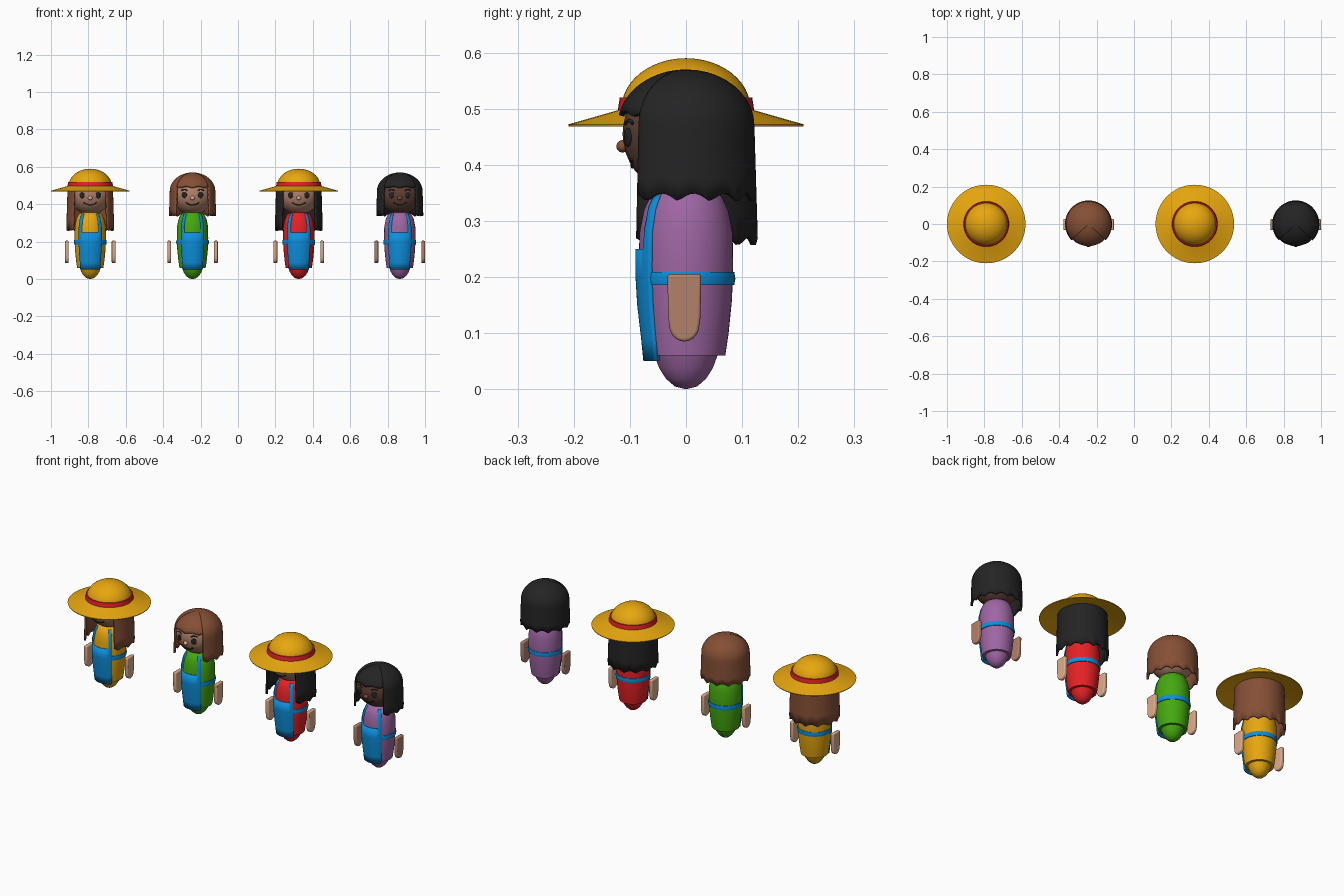
import bpy, bmesh, math
from math import sin, cos, radians, pi, sqrt

if "Cube" in bpy.data.objects:
    bpy.data.objects.remove(bpy.data.objects["Cube"])


def material(name, rgb):
    m = bpy.data.materials.new(name)
    m.diffuse_color = (*[((c + .055) / 1.055) ** 2.4 if c > .04 else c / 12.92 for c in rgb], 1)
    m.use_nodes = True
    m.node_tree.nodes["Principled BSDF"].inputs["Base Color"].default_value = m.diffuse_color
    return m


YELLOW = material("straw yellow", (.93, .67, .06))
RED = material("red", (.90, .13, .15))
BLUE = material("blue", (.05, .56, .86))
GREEN = material("green", (.27, .66, .06))
PURPLE = material("purple", (.62, .40, .64))
BROWN = material("hair brown", (.52, .31, .21))
BLACK = material("black", (.14, .14, .14))
LIGHT = material("light skin", (.87, .68, .55))
MID = material("medium skin", (.70, .51, .42))
DARK = material("dark skin", (.38, .25, .21))


def finish(bm, name, mat, x, solid=0, angle=40, bevel=0):
    bmesh.ops.recalc_face_normals(bm, faces=bm.faces)
    me = bpy.data.meshes.new(name)
    bm.to_mesh(me)
    bm.free()
    me.materials.append(mat)
    ob = bpy.data.objects.new(name, me)
    bpy.context.collection.objects.link(ob)
    ob.location.x = x
    bpy.ops.object.select_all(action='DESELECT')
    ob.select_set(True)
    bpy.context.view_layer.objects.active = ob
    bpy.ops.object.shade_smooth_by_angle(angle=radians(angle))
    if solid:
        s = ob.modifiers.new("thickness", 'SOLIDIFY')
        s.thickness, s.offset = solid, -1
    if bevel:
        b = ob.modifiers.new("round", 'BEVEL')
        b.width, b.segments = bevel, 3
    return ob


def lathe(name, profile, mat, x, closed=False):
    bm = bmesh.new()
    vs = [bm.verts.new((r, 0, z)) for r, z in profile]
    pairs = list(zip(vs, vs[1:])) + ([(vs[-1], vs[0])] if closed else [])
    geom = vs + [bm.edges.new(p) for p in pairs]
    bmesh.ops.spin(bm, geom=geom, cent=(0, 0, 0), axis=(0, 0, 1), angle=2 * pi, steps=48)
    bmesh.ops.remove_doubles(bm, verts=bm.verts, dist=1e-5)
    return finish(bm, name, mat, x)


def ball(name, center, scale, mat, x, turn=0):
    bm = bmesh.new()
    bmesh.ops.create_uvsphere(bm, u_segments=32, v_segments=20, radius=1)
    bmesh.ops.scale(bm, vec=scale, verts=bm.verts)
    ob = finish(bm, name, mat, x + center[0])
    ob.location = (x + center[0], center[1], center[2])
    ob.rotation_euler.z = turn
    return ob


def patch(bm, columns):
    """Skin neighbouring columns of points into quads."""
    cols = [[bm.verts.new(p) for p in c] for c in columns]
    for a, b in zip(cols, cols[1:]):
        for i in range(len(a) - 1):
            bm.faces.new((a[i], a[i + 1], b[i + 1], b[i]))


def polar(r, deg, z):
    """Point round the figure; zero degrees faces the front."""
    return (r * sin(radians(deg)), -r * cos(radians(deg)), z)


HEAD_R, HEAD_H, HEAD_Z = .113, .11, .455


def on_face(x, z):
    k = 1 - ((z - HEAD_Z) / HEAD_H) ** 2
    return (x, -sqrt(k * HEAD_R ** 2 - x * x), z)


def stroke(name, pts, mat, x):
    cu = bpy.data.curves.new(name, 'CURVE')
    cu.dimensions = '3D'
    cu.bevel_depth, cu.bevel_resolution, cu.use_fill_caps = .003, 2, True
    sp = cu.splines.new('POLY')
    sp.points.add(len(pts) - 1)
    for p, q in zip(sp.points, pts):
        p.co = (*q, 1)
    cu.materials.append(mat)
    ob = bpy.data.objects.new(name, cu)
    ob.location.x = x
    bpy.context.collection.objects.link(ob)


def hair(mat, x, hem):
    bm = bmesh.new()

    def dome(deg, phi):
        return polar(.122 * sin(radians(phi)), deg, .47 + .10 * cos(radians(phi)))

    def fringe(deg):
        low = 80 - 5 * abs(sin(radians(deg * 5)))
        return [dome(deg, low * i / 10) for i in range(11)]

    def lock(deg):
        low = hem + .014 * abs(sin(radians(deg * 6.5)))
        drop = [.47 + (low - .47) * i / 4 for i in range(1, 5)]
        return [dome(deg, 9 * i) for i in range(11)] + \
               [polar(.122 + .03 * (.47 - z), deg, z) for z in drop]

    patch(bm, [fringe(d) for d in range(-46, 47, 4)])
    patch(bm, [lock(d) for d in range(46, 315, 4)])
    bmesh.ops.remove_doubles(bm, verts=bm.verts, dist=1e-5)
    finish(bm, "hair", mat, x, solid=.01)


def apron(x):
    # bib panel, then one strap on each side
    panel = [(.076, .05), (.080, .09), (.087, .15), (.090, .20), (.090, .25)]
    strap = [(.090, .25), (.088, .285), (.079, .325), (.066, .35)]
    bm = bmesh.new()
    patch(bm, [[polar(r, d, z) for r, z in panel] for d in range(-44, 45, 4)])
    for s in (-1, 1):
        patch(bm, [[polar(r, s * d, z) for r, z in strap] for d in (32, 36, 40, 44)])
    bmesh.ops.remove_doubles(bm, verts=bm.verts, dist=1e-4)
    finish(bm, "apron", BLUE, x, solid=.012)


def arm(mat, x, side):
    outline = [(-.033, .205), (.027, .205), (.026, .13)]
    outline += [(-.003 + .027 * cos(a), .115 - .03 * sin(a)) for a in [pi * i / 10 for i in range(11)]]
    outline += [(-.032, .13)]
    bm = bmesh.new()
    f = bm.faces.new([bm.verts.new((side * .125 - .01, y, z)) for y, z in outline])
    ext = bmesh.ops.extrude_face_region(bm, geom=[f])
    moved = [v for v in ext['geom'] if isinstance(v, bmesh.types.BMVert)]
    bmesh.ops.translate(bm, vec=(.02, 0, 0), verts=moved)
    finish(bm, "arm", mat, x, bevel=.005)


def hat(x):
    crown = [(.115 * cos(a), .50 + .09 * sin(a)) for a in [pi / 2 * i / 12 for i in range(13)]]
    brim = [(.118, .487), (.209, .468), (.21, .472), (.122, .497)]
    lathe("hat", brim + crown, YELLOW, x)
    lathe("hat_band", [(.110, .494), (.122, .494), (.118, .52), (.106, .52)], RED, x, True)


def figure(x, dress, hair_mat, face, hand, nose, has_hat):
    # body with a stepped dress hem
    lathe("dress", [(0, 0), (.02, .005), (.036, .019), (.048, .038), (.056, .06), (.070, .06),
                    (.076, .10), (.082, .16), (.084, .22), (.083, .28), (.075, .32),
                    (.063, .345), (.04, .36), (0, .365)], dress, x)
    lathe("belt", [(.078, .185), (.086, .186), (.088, .197), (.086, .209), (.078, .21)], BLUE, x, True)
    apron(x)
    for s in (-1, 1):
        arm(hand, x, s)
    # head and face
    ball("head", (0, 0, HEAD_Z), (HEAD_R, HEAD_R, HEAD_H), face, x)
    ball("nose", (0, -.113, .433), (.012, .011, .011), nose, x)
    for s in (-1, 1):
        ball("eye", on_face(s * .044, .449), (.015, .004, .017), BLACK, x, s * .40)
        stroke("eyebrow", [on_face(s * (.044 + .016 * t), .479 - .006 * t * t)
                           for t in (-1, -.5, 0, .5, 1)], BLACK, x)
    stroke("mouth", [on_face(.036 * t, .396 + .014 * t * t)
                     for t in [i / 5 for i in range(-5, 6)]], BLACK, x)
    hair(hair_mat, x, .257 if has_hat else .335)
    if has_hat:
        hat(x)


figure(-.79, YELLOW, BROWN, MID, LIGHT, LIGHT, True)
figure(-.243, GREEN, BROWN, MID, LIGHT, LIGHT, False)
figure(.325, RED, BLACK, MID, LIGHT, LIGHT, True)
figure(.865, PURPLE, BLACK, DARK, MID, BROWN, False)
